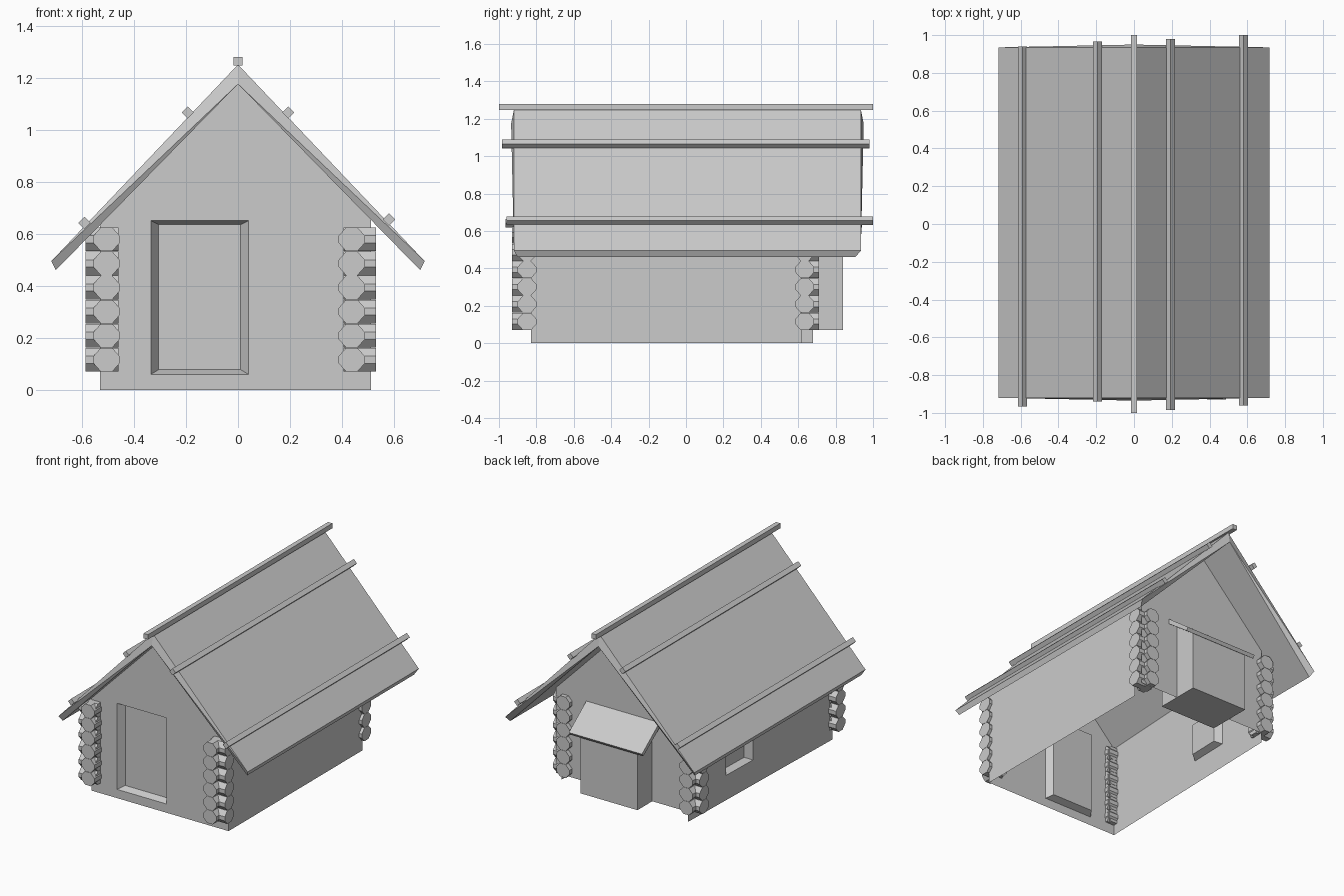
import bpy, bmesh, math

if "Cube" in bpy.data.objects:
    bpy.data.objects.remove(bpy.data.objects["Cube"])


def finish(name, bm):
    bmesh.ops.recalc_face_normals(bm, faces=bm.faces)
    me = bpy.data.meshes.new(name)
    bm.to_mesh(me)
    bm.free()
    ob = bpy.data.objects.new(name, me)
    bpy.context.collection.objects.link(ob)
    return ob


def prism(bm, loop_a, loop_b):
    """Closed solid between two matching loops of 3D points."""
    a = [bm.verts.new(p) for p in loop_a]
    b = [bm.verts.new(p) for p in loop_b]
    n = len(a)
    bm.faces.new(a)
    bm.faces.new(b[::-1])
    for i in range(n):
        j = (i + 1) % n
        bm.faces.new((a[i], b[i], b[j], a[j]))


def ngon(cx, cz, r, sides, turn=0.0):
    return [(cx + r * math.cos(turn + 2 * math.pi * i / sides),
             cz + r * math.sin(turn + 2 * math.pi * i / sides)) for i in range(sides)]


def log_profile(c, z):
    """Log end: wide chamfered block."""
    w, s, t, h = 0.05, 0.014, 0.022, 0.0455
    return [(c + u, z + v) for u, v in
            ((w, -s), (w, s), (t, h), (-t, h), (-w, s), (-w, -s), (-t, -h), (t, -h))]


def rect(u0, u1, v0, v1):
    return [(u0, v0), (u1, v0), (u1, v1), (u0, v1)]


def wall(bm, outline, place, opening=None, rim=0.03, depth=0.045):
    """Thin wall sheet, optionally with a bevelled recessed panel."""
    def ring(points, d):
        vs = [bm.verts.new(place(u, v, d)) for u, v in points]
        return vs, [bm.edges.new((vs[i], vs[(i + 1) % len(vs)])) for i in range(len(vs))]
    vs, edges = ring(outline, 0)
    if not opening:
        bm.faces.new(vs)
        return
    u0, u1, v0, v1 = opening
    hole, hole_edges = ring(rect(*opening), 0)
    bmesh.ops.triangle_fill(bm, use_beauty=True, edges=edges + hole_edges)
    inner = [bm.verts.new(place(u, v, depth)) for u, v in
             rect(u0 + rim, u1 - rim, v0 + rim * 0.6, v1 - rim * 0.5)]
    bm.faces.new(inner)
    for i in range(4):
        j = (i + 1) % 4
        bm.faces.new((hole[i], hole[j], inner[j], inner[i]))


# Walls with recessed door and side window, open underneath
XL, XLB, XR, YF, YBL, YBR = -0.53, -0.49, 0.51, -0.83, 0.68, 0.62


def left_x(y):
    return XL + (y - YF) / (YBL - YF) * (XLB - XL)


bm = bmesh.new()
wall(bm, [(XL, 0), (XR, 0), (XR, 0.675), (0, 1.19), (XL, 0.655)],
     lambda u, v, d: (u, YF + d, v), (-0.335, 0.04, 0.06, 0.65))
wall(bm, [(XLB, 0.07), (XR, 0.07), (XR, 0.675), (0, 1.19), (XLB, 0.69)],
     lambda u, v, d: (u, YBL, v))
wall(bm, [(YF, 0), (YBL, 0), (YBL, 0.69), (YF, 0.655)],
     lambda u, v, d: (left_x(u) + d, u, v), (0.0, 0.28, 0.17, 0.42))
wall(bm, rect(YF, YBR, 0, 0.675), lambda u, v, d: (XR - d, u, v))
bmesh.ops.remove_doubles(bm, verts=bm.verts, dist=0.0005)
finish("walls", bm)

# Crossed log ends stacked at each corner: x centre, x range, y centre, y range
for name, cx, x0, x1, cy, y0, y1 in (
        ("front_left", -0.505, -0.585, -0.46, -0.84, -0.905, -0.80),
        ("front_right", 0.437, 0.405, 0.53, -0.85, -0.93, -0.80),
        ("back_left", -0.505, -0.585, -0.46, 0.637, 0.59, 0.72),
        ("back_right", 0.437, 0.405, 0.53, 0.635, 0.59, 0.71)):
    bm = bmesh.new()
    for k in range(6):
        z = 0.116 + 0.0925 * k
        px, py = log_profile(cx, z), log_profile(cy, z)
        prism(bm, [(u, y0, v) for u, v in px], [(u, y1, v) for u, v in px])
        prism(bm, [(x0, u, v) for u, v in py], [(x1, u, v) for u, v in py])
    finish("corner_logs_" + name, bm)

# Gable roof: (x, z, front y, back y), ends slightly faceted
half = [(0, 1.25, -0.92, 0.935), (0.717, 0.495, -0.92, 0.935),
        (0.70, 0.46, -0.90, 0.905), (0, 1.175, -0.935, 0.95)]
bm = bmesh.new()
front = [bm.verts.new((x, a, z)) for x, z, a, b in half]
back = [bm.verts.new((x, b, z)) for x, z, a, b in half]
for i in range(3):
    bm.faces.new((front[i], front[i + 1], back[i + 1], back[i]))
for e in (front, back):
    bm.faces.new((e[0], e[1], e[3]))
    bm.faces.new((e[1], e[2], e[3]))
copy = bmesh.ops.duplicate(bm, geom=bm.verts[:] + bm.edges[:] + bm.faces[:])["geom"]
for v in copy:
    if isinstance(v, bmesh.types.BMVert):
        v.co.x *= -1
bmesh.ops.remove_doubles(bm, verts=bm.verts, dist=0.0005)
finish("roof", bm)

# Ridge beam and roof battens
for name, x, z, y0, y1, turn in (
        ("ridge_beam", 0, 1.263, -1.0, 1.0, math.pi / 4),
        ("upper_batten_right", 0.193, 1.066, -0.985, 0.98, 0),
        ("upper_batten_left", -0.193, 1.066, -0.94, 0.965, 0),
        ("lower_batten_right", 0.58, 0.655, -0.96, 1.0, 0),
        ("lower_batten_left", -0.59, 0.642, -0.965, 0.94, 0)):
    bm = bmesh.new()
    sq = ngon(x, z, 0.0235, 4, turn)
    prism(bm, [(u, y0, v) for u, v in sq], [(u, y1, v) for u, v in sq])
    finish(name, bm)

# Back annex with lean-to roof
for name, profile, x0, x1 in (
        ("annex", [(0.53, 0.07), (0.84, 0.07), (0.84, 0.475), (0.66, 0.61), (0.53, 0.61)],
         -0.22, 0.213),
        ("annex_roof", [(0.65, 0.61), (0.855, 0.46), (0.87, 0.48), (0.665, 0.635)],
         -0.275, 0.28)):
    bm = bmesh.new()
    prism(bm, [(x0, u, v) for u, v in profile], [(x1, u, v) for u, v in profile])
    finish(name, bm)
